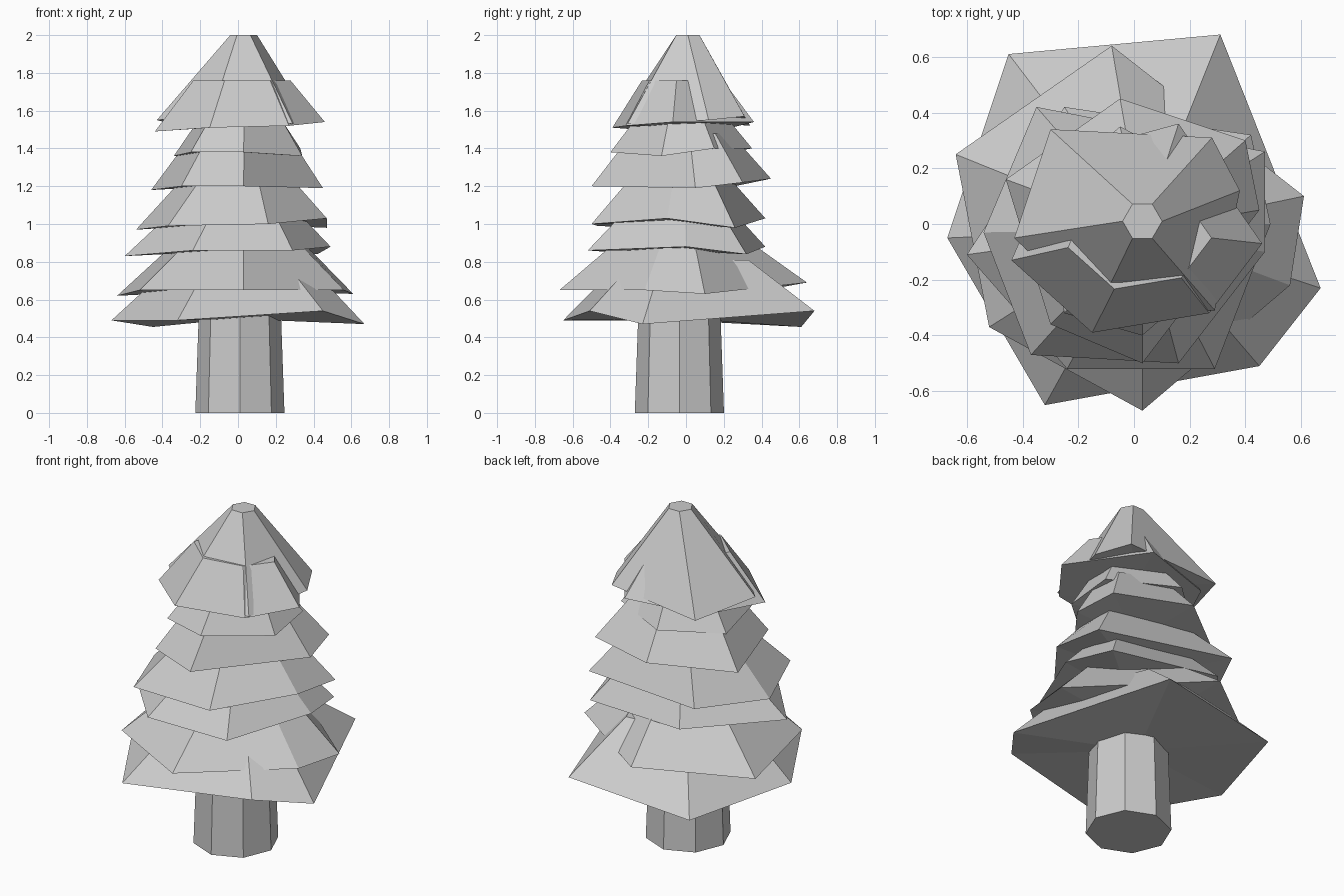
import bpy, bmesh, math


def frustum(name, lower, upper):
    """Closed solid between two rings of equal point count."""
    bm = bmesh.new()
    a = [bm.verts.new(p) for p in lower]
    b = [bm.verts.new(p) for p in upper]
    n = len(a)
    for i in range(n):
        j = (i + 1) % n
        bm.faces.new((a[i], a[j], b[j], b[i]))
    base = bm.faces.new(a[::-1])
    bm.faces.new(b)
    bmesh.ops.recalc_face_normals(bm, faces=bm.faces)
    bmesh.ops.poke(bm, faces=[base])
    me = bpy.data.meshes.new(name)
    bm.to_mesh(me)
    bm.free()
    ob = bpy.data.objects.new(name, me)
    bpy.context.collection.objects.link(ob)
    return ob


def ring(cx, cy, r, z, n, turn=0.0):
    return [(cx + r * math.cos(turn + i * math.tau / n),
             cy + r * math.sin(turn + i * math.tau / n), z) for i in range(n)]


# Eight-sided trunk, slightly tapered
frustum("trunk", ring(0.01, -0.035, 0.236, 0, 8), ring(0.01, -0.035, 0.215, 0.6, 8))

# Bough tiers: top height, then six ragged rim points
tiers = [
    (0.81, [(-.67, -.05, .49), (-.32, -.65, .49), (.45, -.51, .54),
            (.67, -.23, .47), (.31, .68, .54), (-.45, .61, .455)]),
    (0.92, [(-.64, .25, .62), (-.52, -.37, .65), (.03, -.67, .65),
            (.56, -.22, .65), (.61, .10, .63), (-.08, .64, .69)]),
    (1.11, [(-.60, -.11, .83), (-.24, -.52, .86), (.29, -.52, .86),
            (.49, 0, .88), (.42, .32, .84), (-.25, .42, .88)]),
    (1.26, [(-.54, -.03, .97), (-.37, -.47, .99), (.16, -.50, 1.0),
            (.47, -.10, 1.03), (.47, .26, .98), (-.35, .42, 1.03)]),
    (1.48, [(-.46, .16, 1.18), (-.30, -.36, 1.2), (.03, -.50, 1.2),
            (.45, .05, 1.19), (.40, .30, 1.22), (-.05, .45, 1.24)]),
    (1.60, [(-.34, .10, 1.36), (-.25, -.32, 1.38), (.03, -.40, 1.38),
            (.34, -.13, 1.36), (.33, .15, 1.40), (-.05, .35, 1.40)]),
    (1.76, [(-.44, -.13, 1.49), (-.15, -.39, 1.51), (.27, -.32, 1.52),
            (.46, -.07, 1.54), (.16, .36, 1.54), (-.28, .24, 1.51)]),
]
for k, (top, rim) in enumerate(tiers):
    ratio = 0.5 + 0.012 * k      # upper tiers are a little steeper
    frustum(f"bough_tier_{k + 1}", rim,
            [(x * ratio + 0.015, y * ratio - 0.01, top) for x, y, z in rim])

# Crown cone with a small flat six-sided tip
frustum("crown",
        [(-.43, -.05, 1.55), (-.14, -.33, 1.58), (.29, -.31, 1.53),
         (.38, .12, 1.55), (.28, .31, 1.57), (-.30, .34, 1.52)],
        ring(.03, .01, .071, 2, 6, math.pi))
